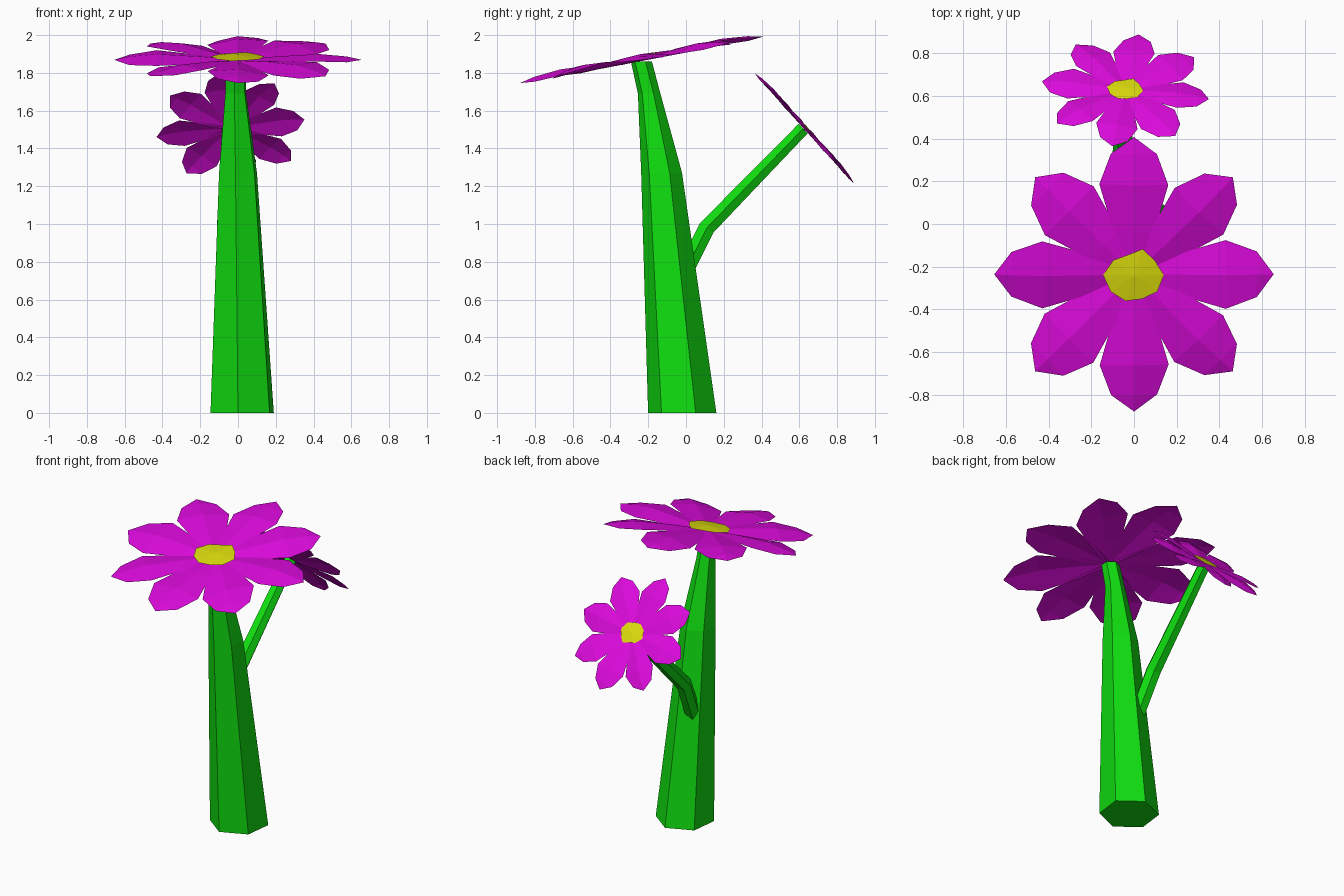
import bpy, bmesh
from math import radians, sin, cos, pi
from mathutils import Matrix, Vector

if "Cube" in bpy.data.objects:
    bpy.data.objects.remove(bpy.data.objects["Cube"])


def material(name, color):
    m = bpy.data.materials.new(name)
    m.diffuse_color = (*color, 1)
    m.use_nodes = True
    m.node_tree.nodes["Principled BSDF"].inputs["Base Color"].default_value = m.diffuse_color
    return m


GREEN = material("stem green", (0.005, 0.72, 0.005))
PINK = material("petal magenta", (0.70, 0.003, 0.70))
YELLOW = material("centre yellow", (0.70, 0.70, 0.004))


def finish(name, bm, mat, matrix=Matrix()):
    mesh = bpy.data.meshes.new(name)
    bm.to_mesh(mesh)
    bm.free()
    mesh.materials.append(mat)
    ob = bpy.data.objects.new(name, mesh)
    ob.matrix_world = matrix
    bpy.context.collection.objects.link(ob)
    return ob


def stalk(name, rings, sides, turn):
    """Loft through rings given as (centre, radius, tilt about x)."""
    bm = bmesh.new()
    loops = []
    for centre, r, tilt in rings:
        rot = Matrix.Rotation(radians(tilt), 3, 'X')
        angles = [radians(turn) + 2 * pi * i / sides for i in range(sides)]
        loops.append([bm.verts.new(Vector(centre) + rot @ Vector((r * cos(a), r * sin(a), 0)))
                      for a in angles])
    for lo, hi in zip(loops, loops[1:]):
        for i in range(sides):
            j = (i + 1) % sides
            bm.faces.new((lo[i], lo[j], hi[j], hi[i]))
    bm.faces.new(loops[0][::-1])
    bm.faces.new(loops[-1])
    finish(name, bm, GREEN)


# Petal rows: distance out, half width, midrib height, edge height
ROWS = [(0.0, 0.02, 0.0, 0.0), (0.20, 0.095, 0.022, 0.006),
        (0.43, 0.162, 0.035, 0.014), (0.575, 0.108, 0.022, 0.004)]
TIP = (0.655, 0, 0.004)


def flower(name, centre, tilt, spin, scale):
    frame = (Matrix.Translation(centre) @ Matrix.Rotation(radians(tilt), 4, 'X')
             @ Matrix.Rotation(radians(spin), 4, 'Z') @ Matrix.Scale(scale, 4))
    # Eight creased petals, each rolled slightly so neighbours overlap
    bm = bmesh.new()
    for k in range(8):
        place = (Matrix.Rotation(k * pi / 4, 4, 'Z')
                 @ Matrix.Rotation(radians(5 if k % 2 else -4), 4, 'X'))
        rows = [[bm.verts.new(place @ Vector(p))
                 for p in ((d, -w, e), (d, 0, m), (d, w, e))] for d, w, m, e in ROWS]
        for a, b in zip(rows, rows[1:]):
            for i in (0, 1):
                bm.faces.new((a[i], b[i], b[i + 1], a[i + 1]))
        tip = bm.verts.new(place @ Vector(TIP))
        for i in (0, 1):
            bm.faces.new((rows[-1][i], tip, rows[-1][i + 1]))
    finish(name + "_petals", bm, PINK, frame)

    # Thin irregular centre disc
    bm = bmesh.new()
    radii = [0.14, 0.12, 0.13, 0.10, 0.12, 0.145, 0.135, 0.13, 0.12, 0.135]
    rim = [bm.verts.new((r * cos(i * pi / 5), r * sin(i * pi / 5), 0.022))
           for i, r in enumerate(radii)]
    mid = bm.verts.new((0, 0, 0.032))
    for i in range(10):
        bm.faces.new((rim[i], rim[(i + 1) % 10], mid))
    finish(name + "_centre", bm, YELLOW, frame)


# Main stem, hexagonal and leaning forward
stalk("main_stem", [((0.022, -0.02, 0.0), 0.182, 0),
                    ((0.0, -0.129, 1.27), 0.109, 0),
                    ((-0.012, -0.195, 1.69), 0.06, 0),
                    ((-0.012, -0.236, 1.86), 0.056, 0)], 6, 23)

# Side branch
stalk("side_branch", [((-0.04, -0.02, 0.72), 0.05, -20),
                      ((-0.062, 0.11, 0.98), 0.05, -35),
                      ((-0.045, 0.62, 1.505), 0.04, -45)], 6, 0)

# Blossoms
flower("large_flower", (0, -0.235, 1.865), 10.8, 0, 1.0)
flower("small_flower", (-0.04, 0.625, 1.505), -48, -9, 0.605)
